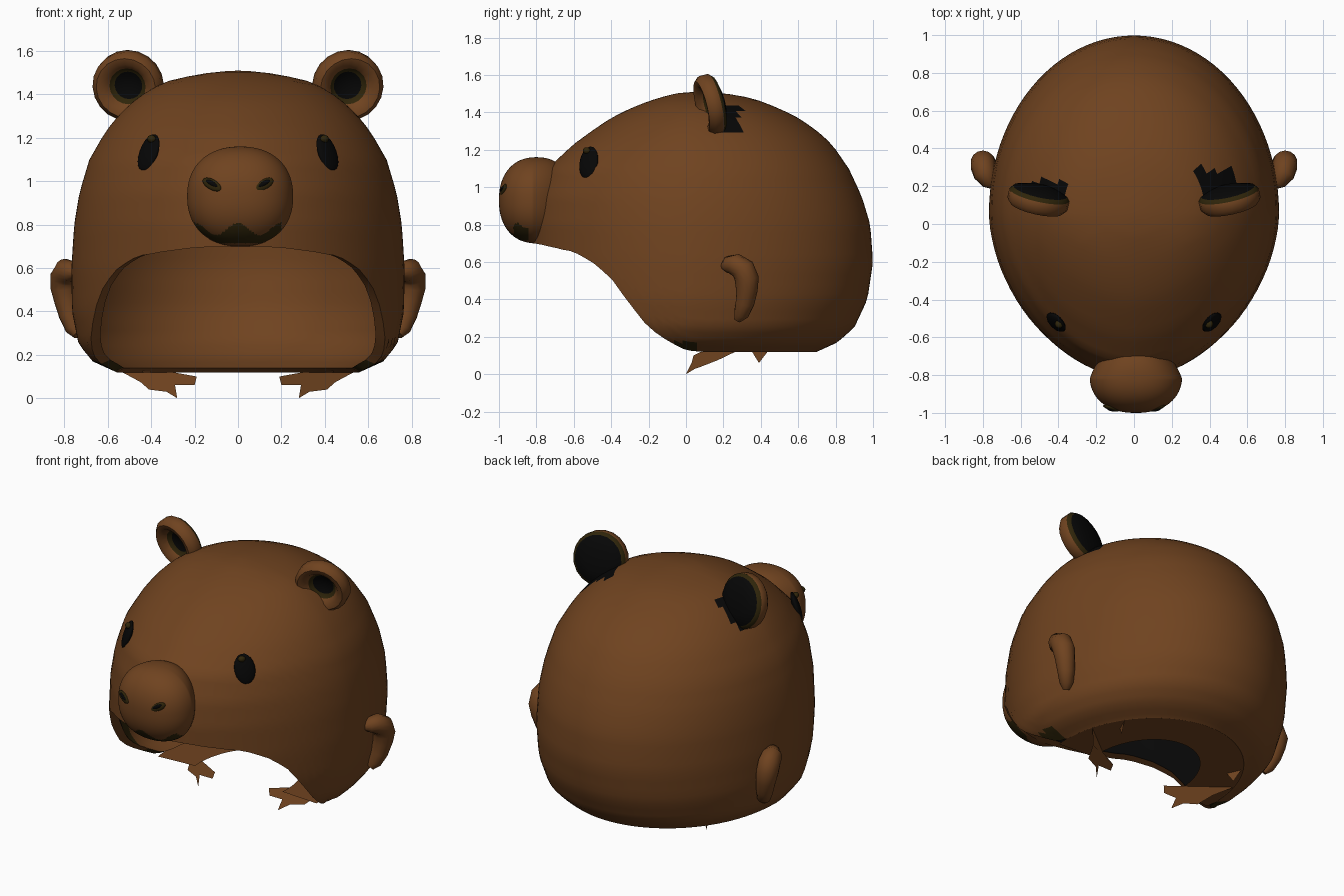
import bpy, bmesh, math
from mathutils import Vector, Matrix

if "Cube" in bpy.data.objects:
    bpy.data.objects.remove(bpy.data.objects["Cube"])


def material(name, rgb):
    m = bpy.data.materials.new(name)
    m.diffuse_color = (*rgb, 1)
    m.use_nodes = True
    m.node_tree.nodes["Principled BSDF"].inputs["Base Color"].default_value = m.diffuse_color
    return m


BROWN = material("brown fur", (0.16, 0.056, 0.014))
OLIVE = material("dark olive", (0.028, 0.018, 0.003))
BLACK = material("black", (0.002, 0.002, 0.002))


def finish(name, bm, angle=50, recalc=True):
    """Turn a bmesh into a smooth-shaded object with the shared materials."""
    if recalc:
        bmesh.ops.recalc_face_normals(bm, faces=bm.faces[:])
    me = bpy.data.meshes.new(name)
    bm.to_mesh(me)
    bm.free()
    for m in (BROWN, OLIVE, BLACK):
        me.materials.append(m)
    ob = bpy.data.objects.new(name, me)
    bpy.context.collection.objects.link(ob)
    bpy.ops.object.select_all(action='DESELECT')
    bpy.context.view_layer.objects.active = ob
    ob.select_set(True)
    bpy.ops.object.shade_smooth_by_angle(angle=math.radians(angle))
    return ob


def interp(table, k):
    """Linear lookup in rows sorted by rising first value."""
    k = min(max(k, table[0][0]), table[-1][0])
    for a, b in zip(table, table[1:]):
        if k <= b[0]:
            f = (k - a[0]) / (b[0] - a[0])
            return [p + (q - p) * f for p, q in zip(a, b)][1:]


# Hood: height, front y, back y, half width
LEVELS = [(.12, -.6, .70, .56), (.17, -.7, .81, .67), (.25, -.75, .90, .735),
          (.4, -.80, .97, .765), (.6, -.82, 1.0, .768), (.8, -.82, .985, .755),
          (.95, -.80, .94, .73), (1.1, -.74, .87, .685), (1.23, -.60, .78, .61),
          (1.31, -.49, .69, .545), (1.37, -.40, .60, .48), (1.42, -.3, .5, .41),
          (1.46, -.2, .40, .33), (1.49, -.1, .29, .2), (1.505, -.03, .17, .1),
          (1.51, .06, .06, 0)]
# Lower edge of the hood: y, height
RIM = [(-.8, .7), (-.6, .655), (-.5, .6), (-.4, .515), (-.3, .375), (-.2, .25), (-.1, .18), (0, .13), (.1, .121)]


def hood_point(phi, z):
    yf, yb, w = interp(LEVELS, z)
    yc = .06
    c, s = math.cos(phi), math.sin(phi)
    e = 2 / 1.8 if s < 0 else 1
    r = yb - yc if s > 0 else yc - yf
    return Vector((w * math.copysign(abs(c) ** e, c),
                   yc + r * math.copysign(abs(s) ** e, s), z))


def rim_height(phi):
    z = 1.4
    while z > .121 and z > interp(RIM, hood_point(phi, z).y)[0]:
        z -= .003
    return z


SEG, ROWS = 96, 36
bm = bmesh.new()
centre = Vector((0, .06, .75))
columns = []
for i in range(SEG):
    phi = 2 * math.pi * i / SEG
    low = rim_height(phi)
    outer = []
    for j in range(1, ROWS + 1):
        t = j / ROWS
        u = t * t * (3 - 2 * t)
        outer.append(hood_point(phi, 1.51 - (1.51 - low) * u))
    inner = []
    for j, p in enumerate(outer):
        k = .97 - .04 * (j / ROWS) ** 6        # thicker lip at the rim
        q = centre + (p - centre) * k
        q.z = max(min(q.z, p.z + .02), .13) if p.z < .75 else q.z
        inner.append(q)
    columns.append([bm.verts.new(p) for p in outer + inner[::-1]])
top_out = bm.verts.new((0, .06, 1.51))
top_in = bm.verts.new((0, .06, 1.487))
for i in range(SEG):
    a, b = columns[i], columns[(i + 1) % SEG]
    bm.faces.new((top_out, a[0], b[0]))
    bm.faces.new((top_in, b[-1], a[-1]))
    for j in range(len(a) - 1):
        f = bm.faces.new((a[j], a[j + 1], b[j + 1], b[j]))
        c = f.calc_center_median()
        if j >= ROWS:
            # front half of the lining is black with an olive edge
            if c.y < -.1:
                f.material_index = 2 if c.y < -.2 else 1
        elif c.z > 1.28 and .15 < c.y < (.29 if c.x > 0 else .23) and .34 < abs(c.x) < .57:
            f.material_index = 2     # dark patch behind each ear
        elif c.z < .175 and -.16 < c.y < .06 and abs(c.x) > .45:
            f.material_index = 1     # dark patch under each cheek
finish("hood", bm)

# Underside: a flat ring around the neck hole, open at the front
bm = bmesh.new()
ring = []
for i in range(SEG):
    p = hood_point(2 * math.pi * i / SEG - math.pi / 2, .121)
    if p.y > -.02:
        hole = Vector((p.x * .55, .0 + (p.y + .02) * .62, .122))
        ring.append((bm.verts.new(p), bm.verts.new(hole)))
for (a, b), (c, d) in zip(ring, ring[1:]):
    bm.faces.new((a, c, d, b))
finish("underside", bm, recalc=False)

# Torn scraps hanging from the edge of the neck hole
bm = bmesh.new()
SCRAPS = [[(.53, .26, .118), (.45, .17, .075), (.41, .08, .04), (.33, .05, .03), (.28, 0, 0),
           (.29, .03, .06), (.2, .03, .06), (.19, .04, .1), (.3, .08, .12)],
          [(.4, .35, .125), (.42, .39, .06), (.44, .44, .125)]]
for sx in (-1, 1):
    for scrap in SCRAPS:
        bm.faces.new([bm.verts.new((sx * x, y, z)) for x, y, z in scrap])
finish("torn_scraps", bm, recalc=False)

# Snout: squarish ball, tapered into the head, with a painted mouth
bm = bmesh.new()
bmesh.ops.create_uvsphere(bm, u_segments=128, v_segments=110, radius=1)
bm.transform(Matrix.Rotation(math.pi / 2, 4, 'X'))
for v in bm.verts:
    n = 2.25
    k = sum(abs(c) ** n for c in v.co) ** (-1 / n)
    v.co = Vector((.01 + .245 * k * v.co.x, -.8 + .2 * k * v.co.y, .93 + .23 * k * v.co.z))
    if v.co.y > -.82:
        v.co.x *= 1 - 1.6 * (v.co.y + .82)
for f in bm.faces:
    c = f.calc_center_median()
    edge = .78 + .028 * math.cos(c.x * 2 * math.pi / .2)
    if c.y < -.84 and abs(c.x) < .2 and .715 < c.z < edge:
        f.material_index = 1
finish("snout", bm)


def pad(name, pos, normal, size, mat, roll=0):
    """Flattened ball lying on a surface."""
    bm = bmesh.new()
    bmesh.ops.create_uvsphere(bm, u_segments=20, v_segments=12, radius=1)
    q = Vector(normal).to_track_quat('Z', 'Y').to_matrix().to_4x4()
    bm.transform(Matrix.Translation(pos) @ q @ Matrix.Rotation(roll, 4, 'Z')
                 @ Matrix.Diagonal((*size, 1)))
    for f in bm.faces:
        f.material_index = mat
    finish(name, bm)


# Ear cup: radius, depth along the ear axis, material of the band that follows
EAR = [(.0, -.01, 2), (.065, 0, 1), (.085, .02, 0), (.11, .05, 0), (.14, .055, 0),
       (.163, .03, 0), (.163, -.02, 1), (.145, -.04, 2), (.08, -.06, 2), (0, -.065, 2)]


def ear(name, sx):
    bm = bmesh.new()
    n = 20
    rings = []
    for r, h, _ in EAR:
        rings.append([bm.verts.new((r * math.cos(2 * math.pi * i / n),
                                    r * math.sin(2 * math.pi * i / n), h)) for i in range(n)])
    for (a, b), row in zip(zip(rings, rings[1:]), EAR):
        for i in range(n):
            k = (i + 1) % n
            bm.faces.new((a[i], a[k], b[k], b[i])).material_index = row[2]
    bmesh.ops.remove_doubles(bm, verts=bm.verts[:], dist=.0005)
    q = Vector((sx * .2, -.9, -.22)).to_track_quat('Z', 'Y').to_matrix().to_4x4()
    bm.transform(Matrix.Translation((sx * .505, .135, 1.442)) @ q)
    finish(name, bm)


def side_lobe(name, sx):
    """Curved lobe on the cheek, swept along a short path."""
    path = [(.74, .20, .575, .02), (.765, .225, .585, .045), (.79, .265, .585, .06),
            (.80, .305, .56, .065), (.80, .325, .51, .065), (.79, .325, .45, .058),
            (.775, .315, .38, .05), (.755, .295, .32, .04), (.74, .275, .29, .02)]
    bm = bmesh.new()
    n, rings = 14, []
    for i, p in enumerate(path):
        a, b = path[max(i - 1, 0)], path[min(i + 1, len(path) - 1)]
        tangent = (Vector(b[:3]) - Vector(a[:3])).normalized()
        side = tangent.cross(Vector((1, 0, 0))).normalized()
        out = side.cross(tangent)
        rings.append([])
        for k in range(n):
            t = 2 * math.pi * k / n
            v = Vector(p[:3]) + p[3] * (math.cos(t) * side + math.sin(t) * out)
            rings[-1].append(bm.verts.new((sx * v.x, v.y, v.z)))
    for a, b in zip(rings, rings[1:]):
        for k in range(n):
            m = (k + 1) % n
            bm.faces.new((a[k], a[m], b[m], b[k]))
    bm.faces.new(rings[0])
    bm.faces.new(rings[-1])
    finish(name, bm)


for side, sx in (("left", -1), ("right", 1)):
    ear(side + "_ear", sx)
    side_lobe(side + "_side_lobe", sx)
    pad(side + "_eye", (sx * .412, -.52, 1.13), (sx * .72, -.62, .3), (.062, .092, .022), 2, sx * .15)
    pad(side + "_eye_glint", (sx * .398, -.531, 1.195), (sx * .72, -.62, .4), (.022, .018, .02), 1)
    pad(side + "_nostril", (sx * .12, -.975, .985), (sx * .25, -1, .12), (.05, .024, .012), 1, sx * .5)
    pad(side + "_nostril_hole", (sx * .12, -.979, .99), (sx * .25, -1, .12), (.034, .012, .012), 2, sx * .5)
